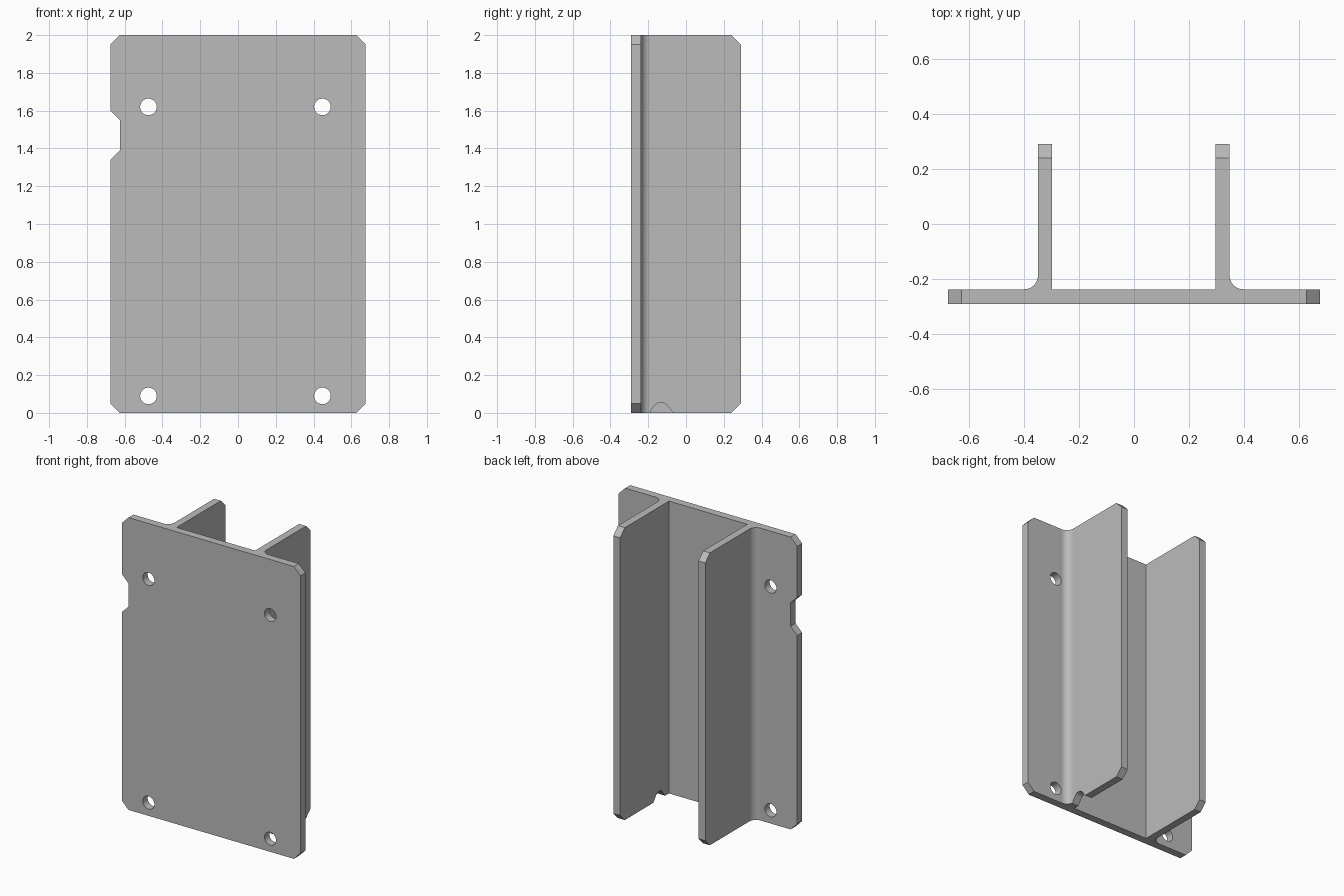
import bpy, bmesh
from math import sin, cos, pi, radians
from mathutils import Matrix, Vector

cube = bpy.data.objects.get("Cube")
if cube:
    bpy.data.objects.remove(cube, do_unlink=True)

grey = bpy.data.materials.new("plain_grey")
grey.use_nodes = True
colour = (0.5, 0.5, 0.5, 1)
grey.diffuse_color = colour
grey.node_tree.nodes["Principled BSDF"].inputs["Base Color"].default_value = colour

W, H = 0.676, 2.0                      # half width and height of the plate
FRONT, FACE, BACK = -0.29, -0.237, 0.29  # front, rear face of plate, rib tips
C, R = 0.05, 0.05                      # chamfer and fillet sizes
X, Y, Z = Vector((1, 0, 0)), Vector((0, 1, 0)), Vector((0, 0, 1))


def arc(cx, cy, r, start, end, steps):
    angles = [start + (end - start) * i / steps for i in range(steps + 1)]
    return [(cx + r * cos(a), cy + r * sin(a)) for a in angles]


def prism(name, loops, u, v, low, high):
    """Extrude an outline (plus hole loops) drawn on axes u, v along u x v."""
    curve = bpy.data.curves.new(name, "CURVE")
    curve.dimensions = "2D"
    curve.fill_mode = "BOTH"
    curve.extrude = (high - low) / 2
    for loop in loops:
        spline = curve.splines.new("POLY")
        spline.points.add(len(loop) - 1)
        for point, (a, b) in zip(spline.points, loop):
            point.co = (a, b, 0, 1)
        spline.use_cyclic_u = True
    temp = bpy.data.objects.new(name, curve)
    bpy.context.collection.objects.link(temp)
    mesh = bpy.data.meshes.new_from_object(temp)
    bpy.data.objects.remove(temp, do_unlink=True)
    w = u.cross(v)
    mesh.transform(Matrix((u, v, w)).transposed().to_4x4())
    mesh.transform(Matrix.Translation(w * (low + high) / 2))
    bm = bmesh.new()
    bm.from_mesh(mesh)
    bmesh.ops.remove_doubles(bm, verts=bm.verts, dist=1e-5)
    bmesh.ops.recalc_face_normals(bm, faces=bm.faces)
    bm.to_mesh(mesh)
    bm.free()
    mesh.name = name
    mesh.materials.clear()
    mesh.materials.append(grey)
    obj = bpy.data.objects.new(name, mesh)
    bpy.context.collection.objects.link(obj)
    bpy.ops.object.select_all(action="DESELECT")
    obj.select_set(True)
    bpy.context.view_layer.objects.active = obj
    bpy.ops.object.shade_smooth_by_angle(angle=radians(30))
    return obj


# Base plate: chamfered corners, side notch, four through holes
plate = [(-W + C, 0), (W - C, 0), (W, C), (W, H - C), (W - C, H),
         (-W + C, H), (-W, H - C),
         (-W, 1.6), (-W + C, 1.55), (-W + C, 1.39), (-W, 1.34), (-W, C)]
holes = [arc(x, z, 0.044, 0, 2 * pi, 32)[:-1]
         for x in (-0.474, 0.447) for z in (0.09, 1.62)]
prism("base_plate", [plate] + holes, X, Z, -FACE, -FRONT)

# Ribs with chamfered tips; only the left one has the rounded relief notch
tip = [(BACK - C, 0), (BACK, C), (BACK, H - C), (BACK - C, H), (FACE, H), (FACE, 0)]
relief = [(-0.197, 0)] + arc(-0.132, 0.014, 0.042, pi * 0.75, pi * 0.25, 8) + [(-0.067, 0)]
prism("right_rib", [tip], Y, Z, -0.349, -0.298)
prism("left_rib", [tip + relief], Y, Z, 0.295, 0.347)

# Concave fillets on the outer side of each rib
for name, side, x in (("right_fillet", -1, 0.349), ("left_fillet", 1, 0.347)):
    curve = arc(x + R, FACE + R, R, pi, 1.5 * pi, 12)
    outline = [(side * a, b) for a, b in [(x, FACE)] + curve]
    prism(name, [outline], X, Y, 0, H)
